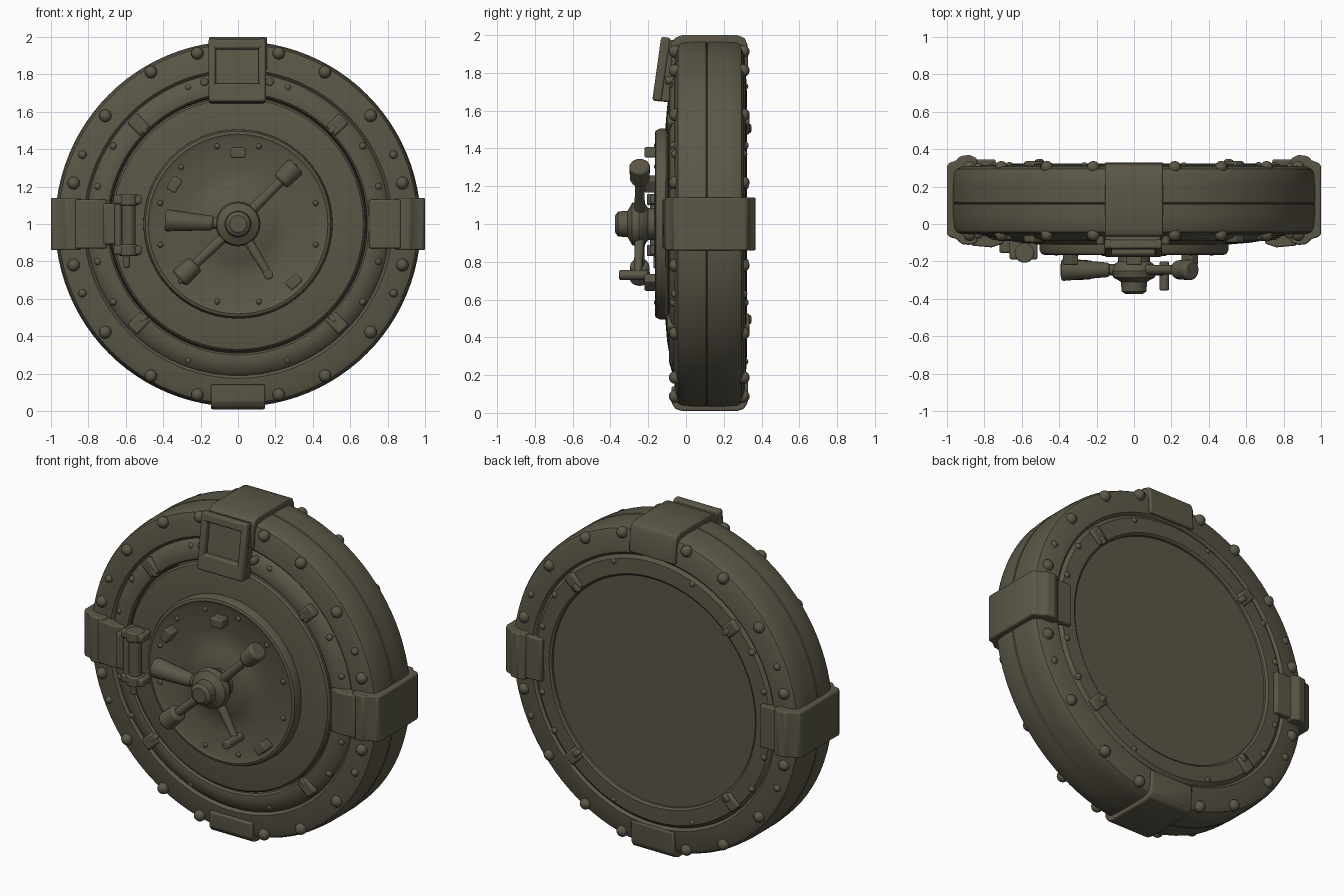
import bpy, bmesh, math
from mathutils import Matrix, Vector

if "Cube" in bpy.data.objects:
    bpy.data.objects.remove(bpy.data.objects["Cube"])

mat = bpy.data.materials.new("dark olive metal")
mat.use_nodes = True
COLOR = (0.105, 0.096, 0.064, 1)
mat.diffuse_color = COLOR
mat.node_tree.nodes["Principled BSDF"].inputs["Base Color"].default_value = COLOR
rad = math.radians


def finish(name, bm, bevel=0.0, angle=35):
    bmesh.ops.recalc_face_normals(bm, faces=bm.faces)
    mesh = bpy.data.meshes.new(name)
    bm.to_mesh(mesh)
    bm.free()
    obj = bpy.data.objects.new(name, mesh)
    bpy.context.collection.objects.link(obj)
    mesh.materials.append(mat)
    if bevel:
        mod = obj.modifiers.new("bevel", 'BEVEL')
        mod.width, mod.segments = bevel, 2
    bpy.ops.object.select_all(action='DESELECT')
    obj.select_set(True)
    bpy.context.view_layer.objects.active = obj
    bpy.ops.object.shade_smooth_by_angle(angle=rad(angle))
    return obj


def polar(deg, r, y):
    """Point at a clock angle around the door axis."""
    a = rad(deg)
    return Vector((r * math.sin(a), y, 1 + r * math.cos(a)))


def place(obj, loc, deg=0, tilt=0):
    obj.matrix_world = (Matrix.Translation(loc) @ Matrix.Rotation(rad(deg), 4, 'Y')
                        @ Matrix.Rotation(rad(tilt), 4, 'X'))
    return obj


def lathe(name, profile, closed=False, steps=96):
    """Spin (radius, y) points about the door axis."""
    bm = bmesh.new()
    vs = [bm.verts.new((r, y, 0)) for r, y in profile]
    es = [bm.edges.new(p) for p in zip(vs, vs[1:])]
    if closed:
        es.append(bm.edges.new((vs[-1], vs[0])))
    bmesh.ops.spin(bm, geom=vs + es, cent=(0, 0, 0), axis=(0, 1, 0),
                   angle=math.tau, steps=steps, use_merge=True)
    bmesh.ops.remove_doubles(bm, verts=bm.verts, dist=0.0005)
    return place(finish(name, bm), (0, 0, 1))


def box(name, size, loc, deg=0, tilt=0, bevel=0.012):
    bm = bmesh.new()
    bmesh.ops.create_cube(bm, size=1)
    bmesh.ops.scale(bm, vec=size, verts=bm.verts)
    return place(finish(name, bm, bevel), loc, deg, tilt)


def rod(name, start, end, r1, r2=None, bevel=0.008, sides=20):
    start, end = Vector(start), Vector(end)
    d = end - start
    bm = bmesh.new()
    bmesh.ops.create_cone(bm, cap_ends=True, segments=sides, radius1=r1,
                          radius2=r1 if r2 is None else r2, depth=d.length)
    obj = finish(name, bm, bevel)
    obj.matrix_world = (Matrix.Translation((start + end) / 2)
                        @ d.to_track_quat('Z', 'Y').to_matrix().to_4x4())
    return obj


def rivet(name, loc, r):
    bm = bmesh.new()
    bmesh.ops.create_uvsphere(bm, u_segments=14, v_segments=8, radius=r)
    return place(finish(name, bm, angle=60), loc)


def wrap(name, deg, width, profile):
    """Clamp block: (radius, y) outline extruded across the ring."""
    bm = bmesh.new()
    face = bm.faces.new([bm.verts.new((-width / 2, y, r)) for r, y in profile])
    new = bmesh.ops.extrude_face_region(bm, geom=[face])["geom"]
    bmesh.ops.translate(bm, vec=(width, 0, 0),
                        verts=[v for v in new if isinstance(v, bmesh.types.BMVert)])
    return place(finish(name, bm, 0.008), (0, 0, 1), deg)


# Outer ring with stepped faces and a fine seam round the rim
lathe("outer_ring", [
    (0.686, -0.03), (0.69, -0.075), (0.70, -0.086), (0.73, -0.09), (0.79, -0.072),
    (0.81, -0.048), (0.825, -0.063), (0.93, -0.054), (0.96, -0.042), (0.971, -0.02),
    (0.977, 0.05), (0.977, 0.105), (0.971, 0.11), (0.977, 0.115), (0.977, 0.20),
    (0.972, 0.27), (0.96, 0.293), (0.93, 0.307), (0.825, 0.316), (0.81, 0.302),
    (0.79, 0.318), (0.70, 0.322), (0.688, 0.312), (0.685, 0.28)], closed=True)

# Door plate and the raised, dished centre plate
lathe("door_plate", [(0, -0.11), (0.50, -0.11), (0.62, -0.10), (0.67, -0.092),
                     (0.681, -0.08), (0.687, 0.30), (0, 0.30)])
lathe("centre_plate", [(0, -0.17), (0.17, -0.17), (0.20, -0.152), (0.31, -0.146),
                       (0.35, -0.155), (0.46, -0.155), (0.48, -0.165),
                       (0.495, -0.16), (0.505, -0.14), (0.505, -0.10)])

# Side clamps, top clamp and bottom clamp
for side, deg in (("left", 90), ("right", 270)):
    wrap(side + "_clamp", deg, 0.28, [
        (0.84, -0.10), (0.88, -0.112), (0.92, -0.108), (0.95, -0.08), (0.99, -0.068),
        (1.0, -0.05), (1.0, 0.305), (0.99, 0.325), (0.95, 0.34), (0.93, 0.362),
        (0.88, 0.37), (0.84, 0.35)])
    wrap(side + "_clamp_inner", deg, 0.26, [
        (0.70, -0.105), (0.76, -0.125), (0.87, -0.115), (0.87, 0.345), (0.74, 0.345)])
wrap("top_clamp", 0, 0.31, [
    (0.82, -0.08), (0.95, -0.08), (0.985, -0.06), (1.0, -0.02), (1.0, 0.27),
    (0.985, 0.31), (0.95, 0.325), (0.82, 0.33)])
wrap("bottom_clamp", 180, 0.29, [
    (0.86, -0.076), (0.95, -0.076), (0.98, -0.055), (0.99, -0.02), (0.99, 0.27),
    (0.98, 0.305), (0.95, 0.325), (0.82, 0.33)])

# Square latch frame at the top, leaning outward at its lower edge
TILT = -8
box("latch_back", (0.30, 0.06, 0.33), (-0.005, -0.09, 1.81), tilt=TILT)
for x in (-0.138, 0.13):
    box("latch_frame_side", (0.04, 0.05, 0.34), (x, -0.13, 1.82), tilt=TILT)
for z, h in ((1.70, 0.10), (1.96, 0.055)):
    box("latch_frame_bar", (0.29, 0.05, h), (-0.004, -0.13 - (1.82 - z) * 0.14, z), tilt=TILT)
for x in (-0.18, 0.17):
    rod("latch_bolt", (x, -0.05, 1.76), (x, -0.11, 1.76), 0.022)

# Hinge on the right side
rod("hinge_pin", (-0.585, -0.155, 0.83), (-0.585, -0.155, 1.15), 0.036)
rod("hinge_pin_tip", (-0.595, -0.155, 0.765), (-0.595, -0.155, 0.84), 0.018)
for z in (0.86, 1.13):
    box("hinge_lug", (0.15, 0.11, 0.05), (-0.59, -0.135, z))
    rod("hinge_collar", (-0.585, -0.155, z - 0.03), (-0.585, -0.155, z + 0.03), 0.052)
box("hinge_leaf", (0.11, 0.08, 0.22), (-0.665, -0.115, 1.0))
rod("hinge_side_bar", (-0.64, -0.16, 0.86), (-0.64, -0.16, 1.13), 0.02)

# Rivets on both ring faces, mirrored into the four quarters
for y_big, y_small in ((-0.057, -0.067), (0.303, 0.312)):
    for deg, r, size in ((13.4, 0.938, 0.034), (29.8, 0.936, 0.034),
                         (50.8, 0.915, 0.034), (76, 0.905, 0.034),
                         (66, 0.91, 0.022), (58, 0.785, 0.02),
                         (20, 0.775, 0.018), (75, 0.775, 0.02)):
        for a in (deg, -deg, 180 - deg, 180 + deg):
            rivet("ring_rivet", polar(a, r, y_big if r > 0.82 else y_small), size)

# Diagonal clips on both faces
for a in (45, 135, 225, 315):
    for y in (-0.075, 0.312):
        box("ring_clip", (0.075, 0.05, 0.10), polar(a, 0.75, y), a)
        box("ring_clip_tab", (0.035, 0.05, 0.05), polar(a, 0.715, y * 1.03), a)

# Lugs and small rivets on the centre plate
for a, r in ((0, 0.38), (-58, 0.40), (136, 0.43)):
    box("plate_lug", (0.08, 0.08, 0.055), polar(a, r, -0.18), a, bevel=0.008)
for k in range(12):
    rivet("plate_rivet", polar(15 + 30 * k, 0.43, -0.155), 0.015)

# Hand wheel hub
lathe("hub", [(0, -0.375), (0.045, -0.375), (0.066, -0.36), (0.07, -0.31),
              (0.085, -0.30), (0.112, -0.285), (0.12, -0.25), (0.105, -0.215),
              (0.085, -0.20), (0.085, -0.15)], steps=32)

# Spokes with grips
Y = -0.245
for a, reach in ((45, 0.44), (227, 0.43)):
    rod("spoke", polar(a, 0.08, Y), polar(a, reach - 0.08, Y), 0.028, 0.024)
    rod("spoke_grip", polar(a, reach - 0.12, Y), polar(a, reach, Y), 0.05, 0.056, 0.015)
rod("peg_spoke", polar(149, 0.08, Y), polar(149, 0.32, Y - 0.01), 0.028, 0.02)
rod("peg", polar(149, 0.315, -0.20), polar(149, 0.315, -0.355), 0.026)
rod("crank_spoke", polar(272, 0.08, Y), polar(272, 0.16, Y), 0.03)
rod("crank_handle", polar(272, 0.13, Y), polar(273, 0.39, Y), 0.038, 0.06, 0.014)
